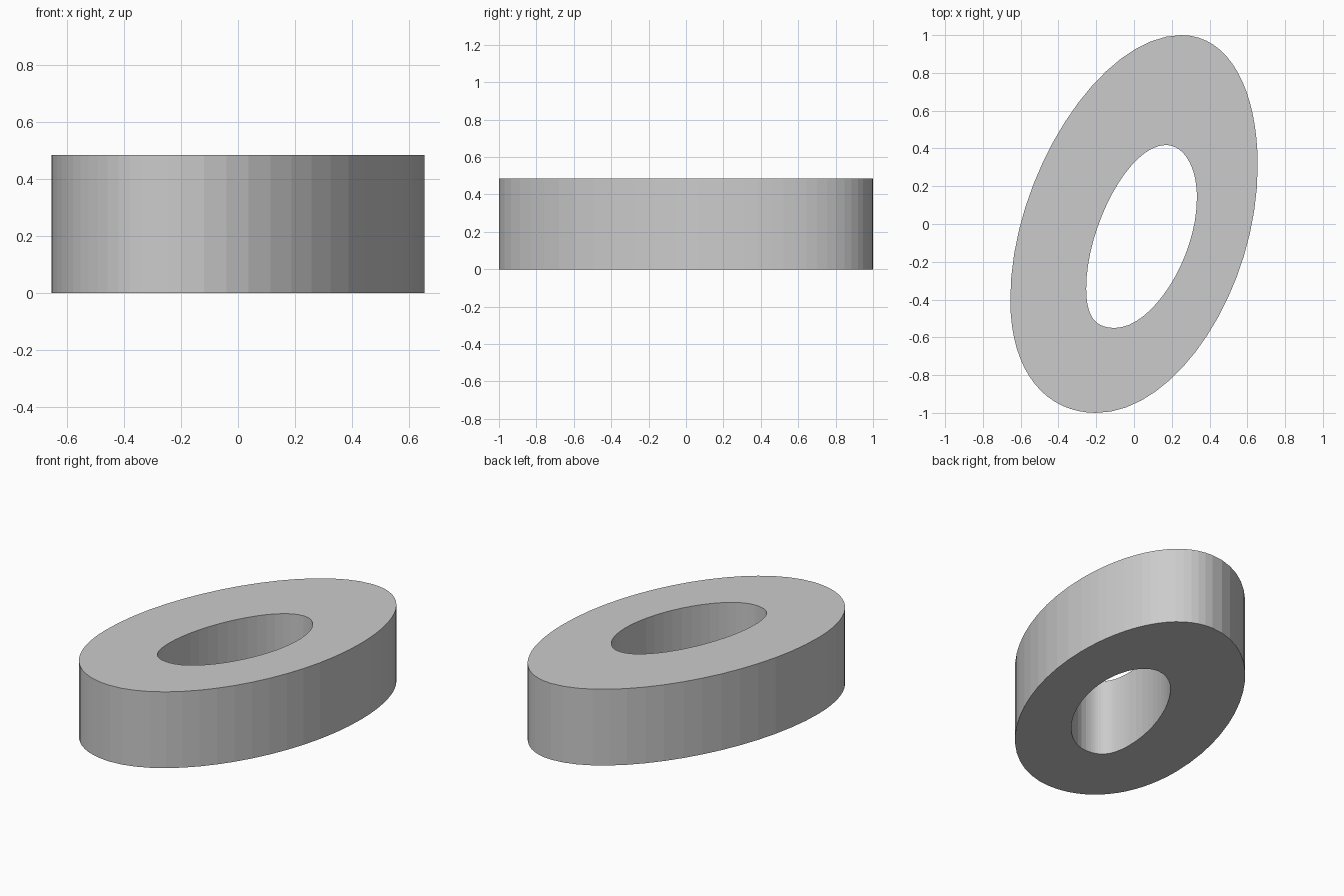
import bpy, bmesh, math
from mathutils import Vector
from mathutils.geometry import interpolate_bezier

if "Cube" in bpy.data.objects:
    bpy.data.objects.remove(bpy.data.objects["Cube"])

HEIGHT = 0.485
STEPS = 16


def oval(right, top, left, bottom):
    """Closed slanted oval through its four extreme points."""
    pts = [Vector(p) for p in (right, top, left, bottom)]
    a = (right[0] - left[0]) / 2
    b = (top[1] - bottom[1]) / 2
    phi = math.asin((top[0] - bottom[0]) / 2 / a)
    tangents = [Vector((0, b)), Vector((-a, 0)), Vector((0, -b)), Vector((a, 0))]
    loop = []
    for i in range(4):
        j = (i + 1) % 4
        sweep = math.pi / 2 + (phi if i % 2 else -phi)
        k = 4 / 3 * math.tan(sweep / 4) * math.cos(phi)
        loop += interpolate_bezier(pts[i], pts[i] + tangents[i] * k,
                                   pts[j] - tangents[j] * k, pts[j], STEPS + 1)[:-1]
    return loop


# Outer rim and off-centre hole
outer = oval((0.655, 0.31), (0.25, 1.0), (-0.655, -0.40), (-0.20, -1.0))
inner = oval((0.333, 0.14), (0.168, 0.418), (-0.253, -0.34), (-0.10, -0.55))

# Slanted ring: four loops joined by walls and flat caps
bm = bmesh.new()
section = [(outer, 0), (outer, HEIGHT), (inner, HEIGHT), (inner, 0)]
loops = [[bm.verts.new((p.x, p.y, z)) for p in prof] for prof, z in section]
n = len(outer)
for s in range(4):
    lo, hi = loops[s], loops[(s + 1) % 4]
    for i in range(n):
        j = (i + 1) % n
        bm.faces.new((lo[i], lo[j], hi[j], hi[i]))
bmesh.ops.recalc_face_normals(bm, faces=bm.faces)
mesh = bpy.data.meshes.new("oval_ring")
bm.to_mesh(mesh)
bm.free()
ring = bpy.data.objects.new("oval_ring", mesh)
bpy.context.collection.objects.link(ring)
